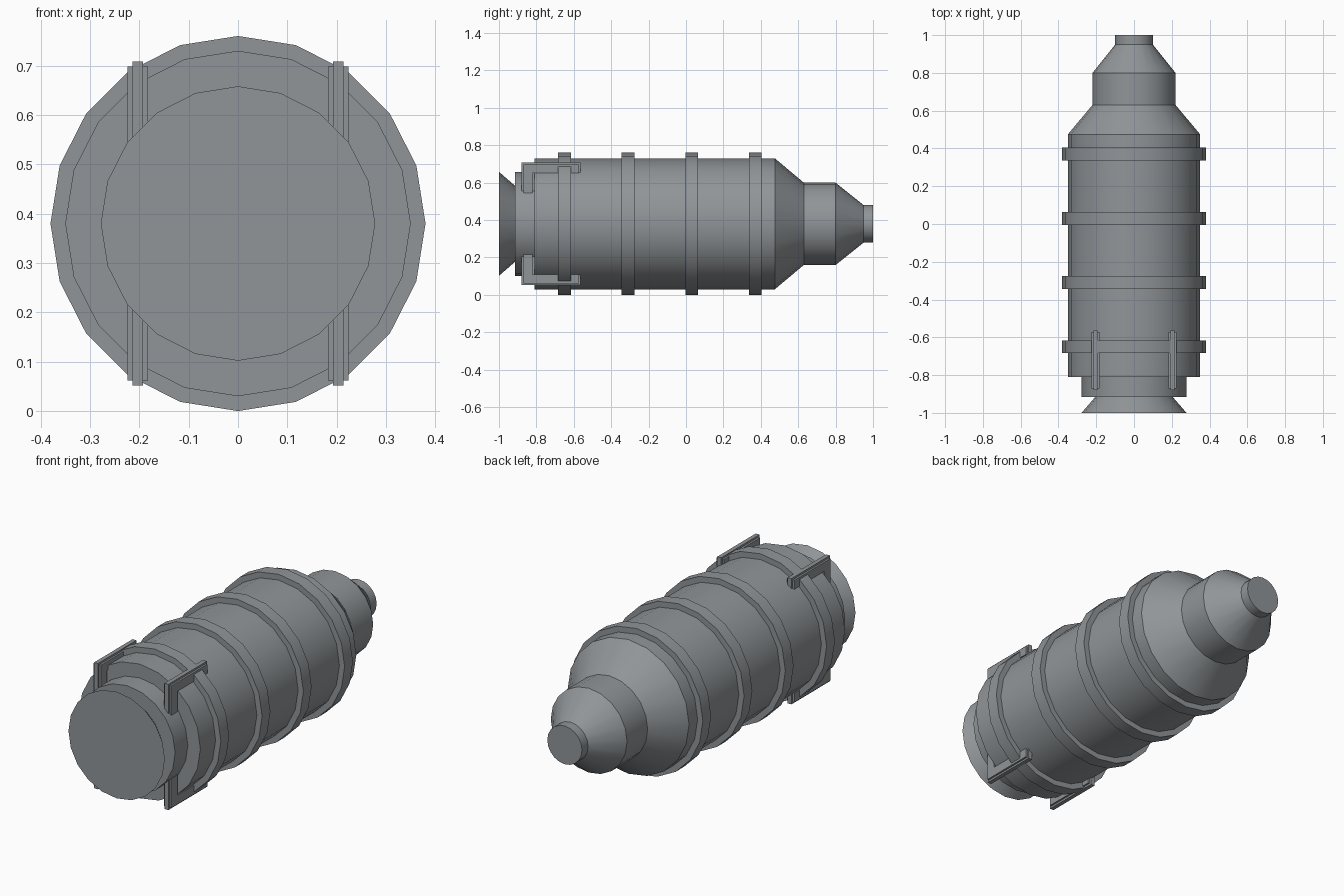
import bpy, bmesh
from math import sin, cos, pi

if "Cube" in bpy.data.objects:
    bpy.data.objects.remove(bpy.data.objects["Cube"])

SIDES = 20
AXIS_Z = 0.38

# Dark metal shared by every part
metal = bpy.data.materials.new("dark_metal")
metal.diffuse_color = (0.28, 0.30, 0.315, 1.0)
metal.use_nodes = True
metal.node_tree.nodes["Principled BSDF"].inputs["Base Color"].default_value = metal.diffuse_color


def finish(name, bm, smooth=True):
    bmesh.ops.recalc_face_normals(bm, faces=bm.faces[:])
    me = bpy.data.meshes.new(name)
    bm.to_mesh(me)
    bm.free()
    me.materials.append(metal)
    ob = bpy.data.objects.new(name, me)
    bpy.context.collection.objects.link(ob)
    if smooth:
        bpy.ops.object.select_all(action='DESELECT')
        ob.select_set(True)
        bpy.context.view_layer.objects.active = ob
        bpy.ops.object.shade_smooth_by_angle(angle=pi / 7)
    return ob


def lathe(name, profile):
    """Capped solid turned around the long axis from (y, radius) pairs."""
    bm = bmesh.new()
    loops = []
    for y, r in profile:
        loops.append([bm.verts.new((r * sin(2 * pi * i / SIDES), y,
                                    AXIS_Z + r * cos(2 * pi * i / SIDES)))
                      for i in range(SIDES)])
    for a, b in zip(loops, loops[1:]):
        for i in range(SIDES):
            j = (i + 1) % SIDES
            bm.faces.new((a[i], a[j], b[j], b[i]))
    bm.faces.new(loops[0])
    bm.faces.new(loops[-1])
    return finish(name, bm)


def extrude_outline(bm, outline, x, half, flip):
    """Extrude a (y, z-from-axis) outline across x."""
    sides = [[bm.verts.new((x + s * half, y, AXIS_Z + flip * z)) for y, z in outline]
             for s in (-1, 1)]
    n = len(outline)
    for i in range(n):
        j = (i + 1) % n
        bm.faces.new((sides[0][i], sides[0][j], sides[1][j], sides[1][i]))
    bm.faces.new(sides[0])
    bm.faces.new(sides[1])


def hook(grow):
    """L-shaped outline of a bracket, grown outwards by the given amount."""
    g = grow
    return [(-0.87 - g, 0.163 - g), (-0.87 - g, 0.318 + g), (-0.573 + g, 0.318 + g),
            (-0.573 + g, 0.271 - g), (-0.82 + g, 0.271 - g), (-0.82 + g, 0.163 - g)]


# Main tank with stepped nose
lathe("tank", [(-0.81, 0.35), (0.475, 0.35), (0.63, 0.22), (0.80, 0.22),
               (0.95, 0.10), (1.0, 0.10)])

# Rear collar and flared nozzle
lathe("rear_collar", [(-0.915, 0.278), (-0.80, 0.278)])
lathe("nozzle", [(-1.0, 0.278), (-0.91, 0.20)])

# Raised bands around the tank
for k in range(4):
    y = -0.65 + 0.34 * k
    lathe(f"band_{k + 1}", [(y - 0.034, 0.38), (y + 0.034, 0.38)])

# Four hooked brackets: wide core with a narrow raised rib
for sx in (-1, 1):
    for sz in (-1, 1):
        bm = bmesh.new()
        extrude_outline(bm, hook(0), sx * 0.203, 0.021, sz)
        extrude_outline(bm, hook(0.01), sx * 0.203, 0.011, sz)
        finish(f"bracket_{'left' if sx < 0 else 'right'}_{'bottom' if sz < 0 else 'top'}",
               bm, smooth=False)
